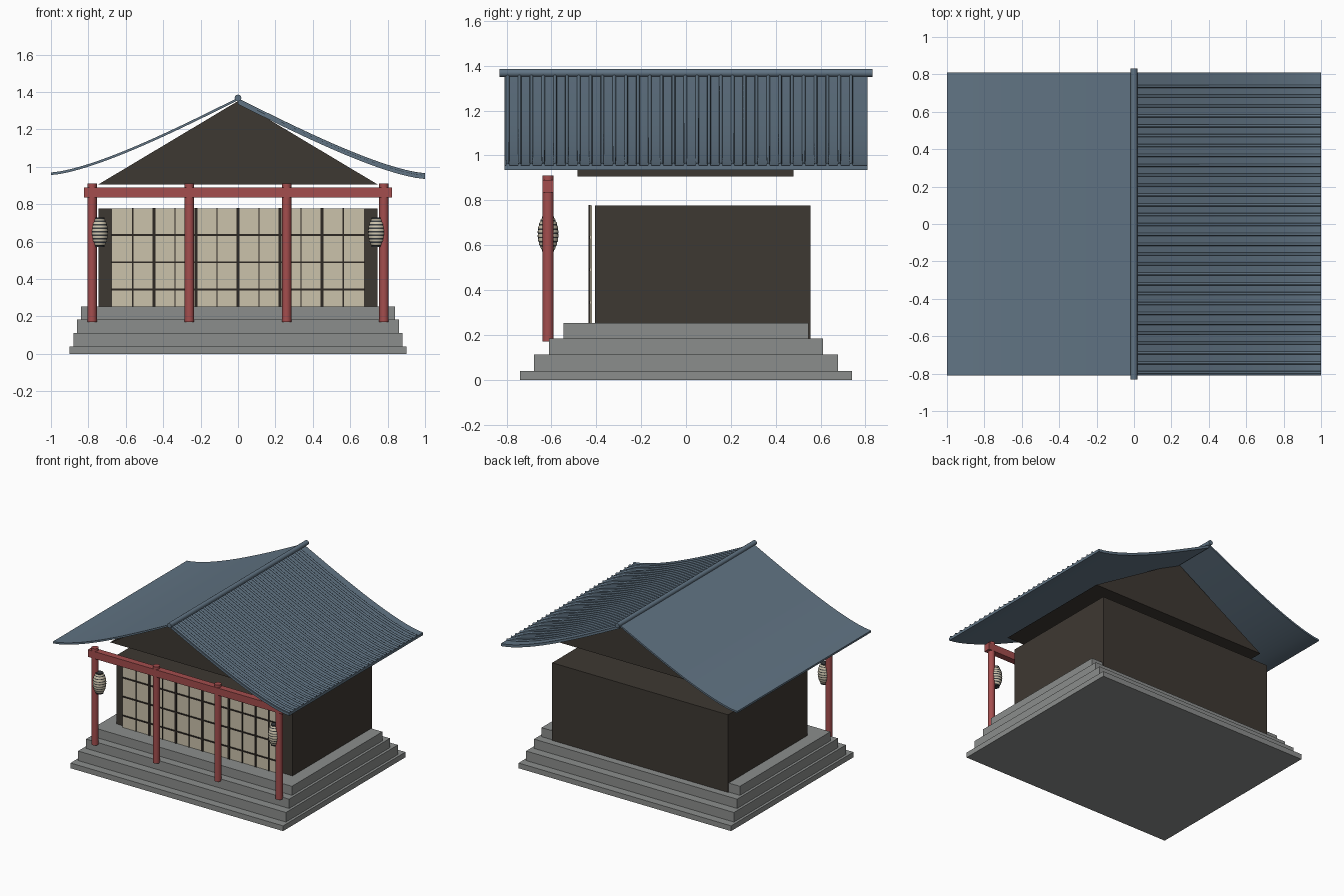
import bpy, bmesh, math
from mathutils import Matrix, Vector

cube = bpy.data.objects.get("Cube")
if cube:
    bpy.data.objects.remove(cube, do_unlink=True)


def material(name, rgb):
    m = bpy.data.materials.new(name)
    m.use_nodes = True
    m.diffuse_color = (*rgb, 1)
    m.node_tree.nodes["Principled BSDF"].inputs["Base Color"].default_value = (*rgb, 1)
    return m


stone = material("grey stone", (0.26, 0.27, 0.265))
slate = material("blue slate", (0.12, 0.175, 0.23))
timber = material("dark timber", (0.048, 0.04, 0.032))
bar_wood = material("lattice wood", (0.026, 0.021, 0.017))
red = material("red lacquer", (0.37, 0.075, 0.075))
paper = material("cream paper", (0.60, 0.54, 0.41))
iron = material("dark iron", (0.04, 0.045, 0.05))


def finish(name, bm, mats, smooth=False):
    bmesh.ops.recalc_face_normals(bm, faces=bm.faces)
    mesh = bpy.data.meshes.new(name)
    bm.to_mesh(mesh)
    bm.free()
    for m in mats:
        mesh.materials.append(m)
    ob = bpy.data.objects.new(name, mesh)
    bpy.context.collection.objects.link(ob)
    if smooth:
        bpy.ops.object.select_all(action='DESELECT')
        ob.select_set(True)
        bpy.context.view_layer.objects.active = ob
        bpy.ops.object.shade_smooth_by_angle(angle=math.radians(35))
    return ob


def add_box(bm, x0, x1, y0, y1, z0, z1):
    centre = Vector((x0 + x1, y0 + y1, z0 + z1)) / 2
    size = Matrix.Diagonal((x1 - x0, y1 - y0, z1 - z0, 1))
    bmesh.ops.create_cube(bm, size=1, matrix=Matrix.Translation(centre) @ size)


def box(name, mat, *bounds):
    bm = bmesh.new()
    add_box(bm, *bounds)
    return finish(name, bm, [mat])


def prism(name, mat, outline, y0, y1, smooth=False):
    """Extrude an x-z outline along y."""
    bm = bmesh.new()
    face = bm.faces.new([bm.verts.new((x, y0, z)) for x, z in outline])
    ext = bmesh.ops.extrude_face_region(bm, geom=[face])
    bmesh.ops.translate(bm, vec=(0, y1 - y0, 0),
                        verts=[v for v in ext["geom"] if isinstance(v, bmesh.types.BMVert)])
    return finish(name, bm, [mat], smooth)


def cylinder(name, mat, radius, length, matrix, sides=16):
    bm = bmesh.new()
    bmesh.ops.create_cone(bm, cap_ends=True, segments=sides, radius1=radius,
                          radius2=radius, depth=length, matrix=matrix)
    return finish(name, bm, [mat], True)


# Stepped stone base
tiers = [(0.90, 0.74, 0.04), (0.88, 0.677, 0.113), (0.86, 0.61, 0.184), (0.84, 0.547, 0.253)]
bottom = 0
for i, (hx, hy, top) in enumerate(tiers):
    box(f"base_step_{i + 1}", stone, -hx, hx, -hy, hy, bottom, top)
    bottom = top

# Hall body and gable block
box("hall_walls", timber, -0.745, 0.745, -0.405, 0.555, 0.184, 0.778)
prism("gable", timber, [(-0.745, 0.907), (0.745, 0.907), (0, 1.352)], -0.483, 0.48)

# Paper screens with lattice
box("paper_screens", paper, -0.677, 0.677, -0.428, -0.420, 0.2, 0.778)
lattice = bmesh.new()
for i in range(1, 12):
    x = -0.675 + i * 0.1125
    half = 0.008 if i % 2 == 0 else 0.003
    add_box(lattice, x - half, x + half, -0.434, -0.426, 0.2, 0.78)
for i in range(1, 4):
    z = 0.2 + i * 0.145
    add_box(lattice, -0.677, 0.677, -0.433, -0.426, z - 0.005, z + 0.005)
finish("screen_lattice", lattice, [bar_wood])

# Porch posts and beam
POST_Y = -0.615
for i, x in enumerate((-0.78, -0.26, 0.26, 0.78)):
    cylinder(f"porch_post_{i + 1}", red, 0.025, 0.74, Matrix.Translation((x, POST_Y, 0.54)))
box("porch_beam", red, -0.823, 0.823, POST_Y - 0.025, POST_Y + 0.025, 0.835, 0.89)


# Lanterns: ribbed paper body with iron caps
def lantern(name, x):
    bm = bmesh.new()
    rings, sides, half = 24, 20, 0.075
    loops = []
    for k in range(rings + 1):
        t = -1 + 2 * k / rings
        r = 0.047 * math.sqrt(1 - 0.72 * t * t) - (0.002 if k % 3 == 0 else 0)
        loops.append([bm.verts.new((x + r * math.cos(a), POST_Y + r * math.sin(a), 0.65 + half * t))
                      for a in (2 * math.pi * s / sides for s in range(sides))])
    for k in range(rings):
        for s in range(sides):
            n = (s + 1) % sides
            f = bm.faces.new((loops[k][s], loops[k][n], loops[k + 1][n], loops[k + 1][s]))
            f.material_index = 1 if k % 3 == 0 else 0
    bm.faces.new(loops[0])
    bm.faces.new(loops[-1])
    finish(name, bm, [paper, iron], True)
    for part, z in (("top", 0.722), ("bottom", 0.578)):
        cylinder(f"{name}_{part}_cap", iron, 0.027, 0.014, Matrix.Translation((x, POST_Y, z)))


lantern("lantern_left", 0.742)
lantern("lantern_right", -0.742)


# Curved roof slopes
def roof_z(t):
    """Sagging slope: steep at the ridge, nearly level at the eave."""
    return 0.97 + 0.4 * (1 - t) ** 1.45 * (1 + 0.2 * t)


STEPS = 20


def slope(name, side, drop, thick):
    ts = [i / STEPS for i in range(STEPS + 1)]
    upper = [(side * t, roof_z(t) - drop) for t in ts]
    lower = [(x, z - thick) for x, z in reversed(upper)]
    prism(name, slate, upper + lower, -0.81, 0.81, True)


slope("roof_slope_right", -1, 0, 0.014)
slope("roof_slope_left", 1, 0.015, 0.02)

# Tile ribs on the left slope
curve = bpy.data.curves.new("tile_ribs", 'CURVE')
curve.dimensions = '3D'
curve.bevel_depth = 0.008
curve.bevel_resolution = 2
curve.use_fill_caps = True
for i in range(30):
    y = -0.795 + i * 0.0528
    spline = curve.splines.new('POLY')
    spline.points.add(STEPS)
    for k, p in enumerate(spline.points):
        t = k / STEPS
        p.co = (t, y, roof_z(t) - 0.012, 1)
curve.materials.append(slate)
ribs = bpy.data.objects.new("tile_ribs", curve)
bpy.context.collection.objects.link(ribs)
bpy.ops.object.select_all(action='DESELECT')
ribs.select_set(True)
bpy.context.view_layer.objects.active = ribs
bpy.ops.object.convert(target='MESH')
bpy.ops.object.shade_smooth_by_angle(angle=math.radians(50))

# Ridge pole
cylinder("ridge_pole", slate, 0.018, 1.665,
         Matrix.Translation((0, 0, 1.368)) @ Matrix.Rotation(math.pi / 2, 4, 'X'))
